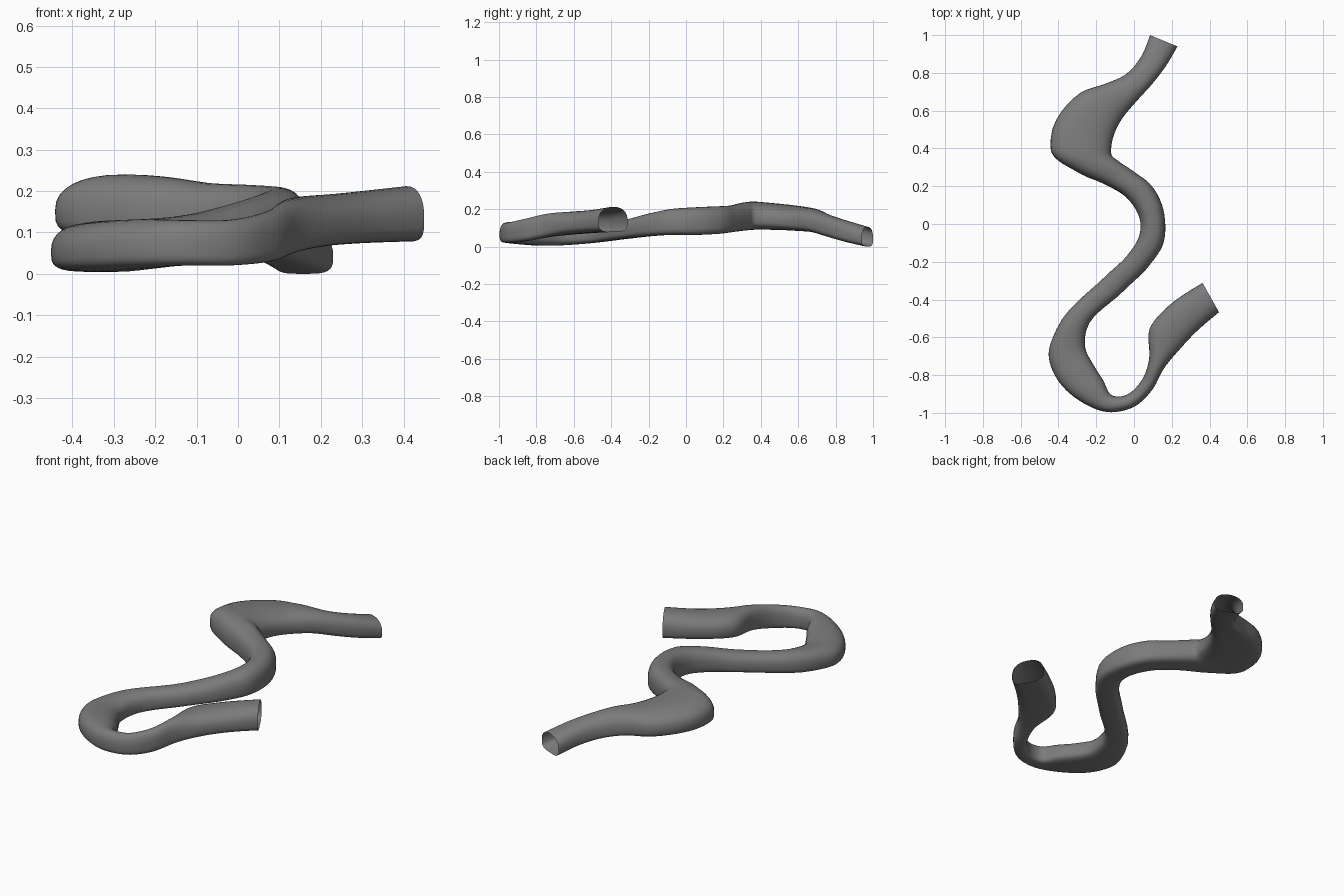
import bpy, bmesh, math
from mathutils import Vector

if "Cube" in bpy.data.objects:
    bpy.data.objects.remove(bpy.data.objects["Cube"])

# Key sections along the tube: one edge (x, y), other edge (x, y), floor z, roof z
SECTIONS = [
    (.085, 1.0, .23, .94, .0, .105), (.04, .89, .168, .835, .025, .137),
    (-.04, .795, .095, .74, .052, .168), (-.145, .745, .018, .655, .075, .197),
    (-.29, .69, -.065, .555, .083, .213), (-.44, .46, -.12, .41, .09, .235),
    (-.435, .375, -.12, .37, .09, .24), (-.30, .275, -.085, .335, .085, .235),
    (-.155, .21, -.005, .28, .078, .22), (-.04, .14, .095, .2, .068, .215),
    (.028, .035, .157, .07, .062, .21), (.025, -.07, .157, -.097, .062, .2),
    (-.035, -.165, .085, -.215, .055, .178), (-.155, -.28, -.05, -.35, .042, .145),
    (-.412, -.56, -.253, -.565, .013, .127), (-.452, -.69, -.257, -.66, .006, .122),
    (-.408, -.82, -.215, -.745, .005, .127), (-.3, -.928, -.165, -.825, .012, .132),
    (-.14, -.996, -.115, -.908, .02, .13), (-.015, -.975, -.04, -.905, .02, .13),
    (.095, -.88, .045, -.82, .03, .15), (.155, -.77, .08, -.715, .05, .175),
    (.245, -.66, .083, -.555, .065, .187), (.33, -.57, .185, -.432, .073, .195),
    (.45, -.467, .363, -.312, .078, .212),
]
STEPS, SIDES = 6, 32


def spline(p0, p1, p2, p3, t):
    """Smooth interpolation with knot spacing that follows the path."""
    def gap(a, b):
        return max(math.dist((a[0] + a[2], a[1] + a[3]), (b[0] + b[2], b[1] + b[3])), .02)
    d0, d1, d2 = gap(p0, p1), gap(p1, p2), gap(p2, p3)
    out = []
    for a, b, c, d in zip(p0, p1, p2, p3):
        m1 = ((b - a) * d1 / d0 + (c - b) * d0 / d1) / (d0 + d1)
        m2 = ((c - b) * d2 / d1 + (d - c) * d1 / d2) / (d1 + d2)
        out.append((2*t**3 - 3*t**2 + 1) * b + (t**3 - 2*t**2 + t) * m1 * d1
                   + (3*t**2 - 2*t**3) * c + (t**3 - t**2) * m2 * d1)
    return out


def signed_pow(v, e):
    return math.copysign(abs(v) ** e, v)


def ring(bm, s):
    """Cross-section with an arched roof and a flatter, squarer floor."""
    left, right = Vector(s[0:2]), Vector(s[2:4])
    mid, half = (left + right) / 2, (right - left) / 2
    low, high = s[4], s[5]
    waist = low + .42 * (high - low)
    verts = []
    for i in range(SIDES):
        a = 2 * math.pi * i / SIDES
        up = math.sin(a) > 0
        e = .85 if up else .55
        p = mid + half * signed_pow(math.cos(a), e)
        z = waist + signed_pow(math.sin(a), e) * (high - waist if up else waist - low)
        verts.append(bm.verts.new((p.x, p.y, z)))
    return verts


# Winding open-ended tube
pts = [SECTIONS[0]] + SECTIONS + [SECTIONS[-1]]
bm = bmesh.new()
rings = [ring(bm, spline(*pts[k:k + 4], j / STEPS))
         for k in range(len(SECTIONS) - 1) for j in range(STEPS)]
rings.append(ring(bm, SECTIONS[-1]))
for r0, r1 in zip(rings, rings[1:]):
    for i in range(SIDES):
        n = (i + 1) % SIDES
        bm.faces.new((r0[i], r0[n], r1[n], r1[i]))
bmesh.ops.recalc_face_normals(bm, faces=bm.faces)
mesh = bpy.data.meshes.new("winding_tube")
bm.to_mesh(mesh)
bm.free()
tube = bpy.data.objects.new("winding_tube", mesh)
bpy.context.collection.objects.link(tube)
for poly in mesh.polygons:
    poly.use_smooth = True

# Dark grey surface
dark = bpy.data.materials.new("dark_grey")
dark.diffuse_color = (.2, .2, .2, 1)
dark.use_nodes = True
dark.node_tree.nodes["Principled BSDF"].inputs["Base Color"].default_value = dark.diffuse_color
mesh.materials.append(dark)
